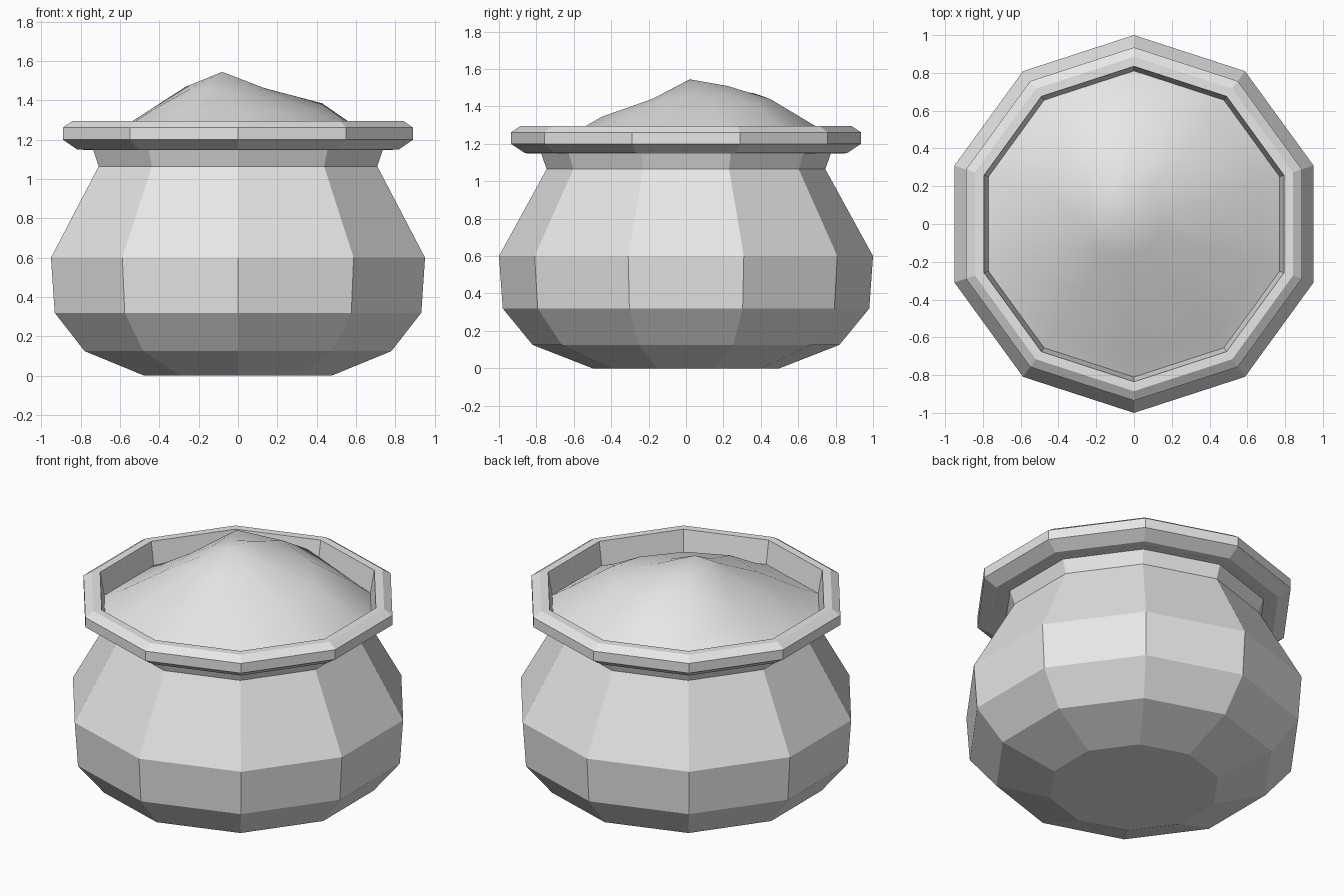
import bpy, bmesh
from math import sin, cos, radians

cube = bpy.data.objects.get("Cube")
if cube:
    bpy.data.objects.remove(cube, do_unlink=True)

SIDES = 10
STEP = 360 / SIDES
START = 18  # puts corners on the front and back

clay = bpy.data.materials.new("light grey")
clay.use_nodes = True
colour = (0.8, 0.8, 0.8, 1)
clay.diffuse_color = colour
clay.node_tree.nodes["Principled BSDF"].inputs["Base Color"].default_value = colour


def ring(bm, radius, heights, centre=(0, 0)):
    """One ten-sided loop of vertices; heights is a number or one per corner."""
    if not isinstance(heights, list):
        heights = [heights] * SIDES
    verts = []
    for i, z in enumerate(heights):
        a = radians(START + STEP * i)
        verts.append(bm.verts.new((centre[0] + radius * cos(a), centre[1] + radius * sin(a), z)))
    return verts


def bridge(bm, lower, upper):
    for i in range(SIDES):
        j = (i + 1) % SIDES
        bm.faces.new((lower[i], lower[j], upper[j], upper[i]))


def finish(bm, name, smooth=False):
    bmesh.ops.recalc_face_normals(bm, faces=bm.faces)
    for f in bm.faces:
        f.smooth = smooth
    mesh = bpy.data.meshes.new(name)
    bm.to_mesh(mesh)
    bm.free()
    mesh.materials.append(clay)
    obj = bpy.data.objects.new(name, mesh)
    bpy.context.collection.objects.link(obj)
    return obj


def lathe(name, profile, closed=False):
    bm = bmesh.new()
    rings = [ring(bm, r, z) for r, z in profile]
    for a, b in zip(rings, rings[1:]):
        bridge(bm, a, b)
    if closed:
        bridge(bm, rings[-1], rings[0])
    else:
        bm.faces.new(rings[0])
        bm.faces.new(rings[-1])
    return finish(bm, name)


# Pot body from the flat base up to the flared neck
lathe("pot_body", [(0.5, 0), (0.82, 0.125), (0.98, 0.32), (1.0, 0.6),
                   (0.745, 1.065), (0.775, 1.15)])

# Overhanging rim with bevelled outer edges and a sloping inner wall
lathe("pot_rim", [(0.76, 1.147), (0.86, 1.15), (0.935, 1.2), (0.935, 1.262),
                  (0.885, 1.295), (0.835, 1.295), (0.81, 1.15)], closed=True)

# Uneven heap filling the pot, with its peak slightly off centre
bm = bmesh.new()
edge = ring(bm, 0.815, 1.148)
shoulder = ring(bm, 0.7, [1.22, 1.24, 1.29, 1.26, 1.21, 1.2, 1.2, 1.2, 1.2, 1.2])
slope = ring(bm, 0.45, [1.385, 1.41, 1.44, 1.47, 1.365, 1.355, 1.34, 1.345, 1.33, 1.34])
crown = ring(bm, 0.2, [1.46, 1.48, 1.51, 1.5, 1.48, 1.46, 1.45, 1.44, 1.43, 1.44], (-0.05, 0.02))
peak = bm.verts.new((-0.08, 0.02, 1.545))
bridge(bm, edge, shoulder)
bridge(bm, shoulder, slope)
bridge(bm, slope, crown)
for i in range(SIDES):
    bm.faces.new((crown[i], crown[(i + 1) % SIDES], peak))
bm.faces.new(edge)
heap = finish(bm, "heap", smooth=True)
bpy.ops.object.select_all(action='DESELECT')
heap.select_set(True)
bpy.context.view_layer.objects.active = heap
bpy.ops.object.shade_smooth_by_angle(angle=radians(60))
